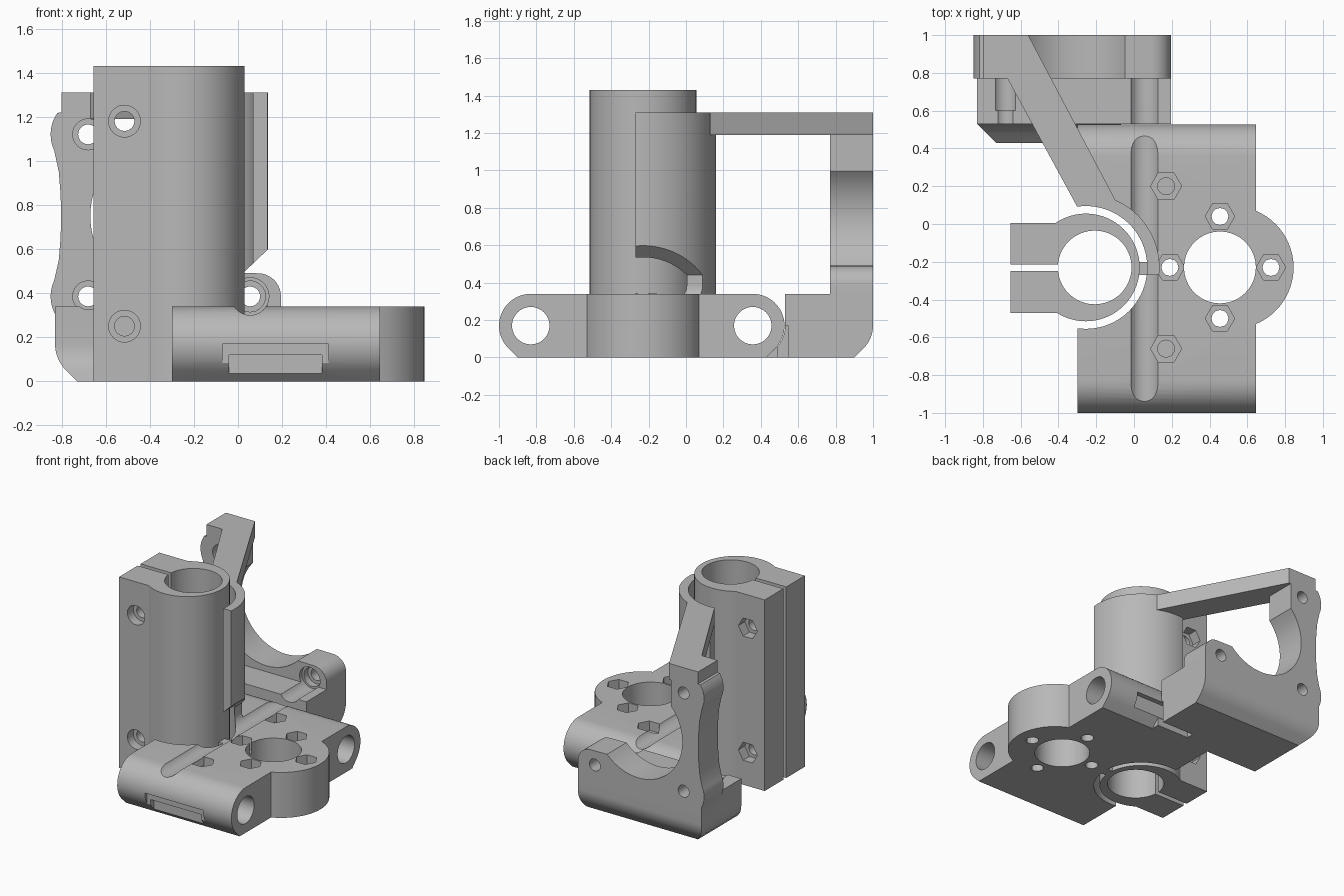
import bpy, bmesh, math
from mathutils import Vector

if "Cube" in bpy.data.objects:
    bpy.data.objects.remove(bpy.data.objects["Cube"])

grey = bpy.data.materials.new("plain grey")
grey.diffuse_color = (0.48, 0.48, 0.48, 1)
grey.use_nodes = True
grey.node_tree.nodes["Principled BSDF"].inputs["Base Color"].default_value = grey.diffuse_color


def arc(cx, cy, r, a0, a1, n=12):
    """Points along an arc, angles in degrees."""
    return [(cx + r * math.cos(math.radians(a0 + (a1 - a0) * i / n)),
             cy + r * math.sin(math.radians(a0 + (a1 - a0) * i / n))) for i in range(n + 1)]


def prism(name, pts, axis, lo, hi):
    """Extrude a 2D profile along x (y,z), y (x,z) or z (x,y)."""
    place = {'x': lambda p, t: (t, p[0], p[1]),
             'y': lambda p, t: (p[0], t, p[1]),
             'z': lambda p, t: (p[0], p[1], t)}[axis]
    bm = bmesh.new()
    a = [bm.verts.new(place(p, lo)) for p in pts]
    b = [bm.verts.new(place(p, hi)) for p in pts]
    bm.faces.new(a)
    bm.faces.new(b[::-1])
    for i in range(len(pts)):
        j = (i + 1) % len(pts)
        bm.faces.new((a[i], b[i], b[j], a[j]))
    bmesh.ops.recalc_face_normals(bm, faces=bm.faces)
    me = bpy.data.meshes.new(name)
    bm.to_mesh(me)
    bm.free()
    me.materials.append(grey)
    ob = bpy.data.objects.new(name, me)
    bpy.context.collection.objects.link(ob)
    return ob


def rod(cx, cy, r, axis, lo, hi, n=48):
    return prism("rod", arc(cx, cy, r, 0, 360 - 360 / n, n - 1), axis, lo, hi)


def box(x0, x1, y0, y1, z0, z1):
    return prism("box", [(x0, y0), (x1, y0), (x1, y1), (x0, y1)], 'z', z0, z1)


def combine(target, others, op):
    """Boolean each helper into the target, then discard it."""
    for o in others:
        m = target.modifiers.new("bool", 'BOOLEAN')
        m.operation, m.object, m.solver = op, o, 'EXACT'
        bpy.context.view_layer.objects.active = target
        bpy.ops.object.modifier_apply(modifier=m.name)
        bpy.data.objects.remove(o)


def finish(ob):
    bpy.ops.object.select_all(action='DESELECT')
    ob.select_set(True)
    bpy.context.view_layer.objects.active = ob
    bpy.ops.object.shade_smooth_by_angle(angle=math.radians(30))


H = 0.34           # base thickness
R = 0.17           # rounded end radius
TX, TY = -0.255, -0.23   # clamp tower centre

# Carriage base with teardrop ends around the two cross rods
profile = ([(-0.9, 0)] + arc(-0.83, R, R, 225, 90, 16)
           + arc(0.357, R, R, 90, -45, 16) + [(0.43, 0)])
body = prism("carriage_body", profile, 'x', -0.30, 0.645)
lobe = rod(0.52, -0.23, 0.325, 'z', 0, H, 64)

# Motor mount floor: toe at the front, rounded lower back and left edges
floor = prism("floor", [(0.53, H)] + arc(0.36, R, R, 0, -45, 8) + [(0.43, 0), (0.9, 0)]
              + arc(0.83, R, R, -45, 0, 8) + [(1, H)], 'x', -0.83, 0.195)
corner = prism("corner", [(-0.95, R), (-0.95, -0.1), (-0.63, -0.1), (-0.73, 0)]
               + arc(-0.66, R, R, 225, 180, 8), 'y', 0.3, 1.1)
combine(floor, [corner], 'DIFFERENCE')

# Motor plate with waisted outer edge, round opening and two bosses
CX, CZ, RH = -0.305, 0.75, 0.365
plate = prism("plate",
              [(0.195, 0.25), (0.195, 0.385)] + arc(0.09, 0.385, 0.105, 15, 90, 8)
              + arc(CX, CZ, RH, -45, -222, 36)
              + [(-0.575, 1.31), (-0.80, 1.31), (-0.80, 1.22)]
              + arc(-0.68, 1.12, R, 145, 205, 10)
              + [(-0.813, 0.95), (-0.805, 0.85), (-0.802, 0.75), (-0.805, 0.65), (-0.813, 0.55)]
              + arc(-0.68, 0.385, R, 155, 210, 10) + [(-0.815, 0.25)], 'y', 0.77, 1.0)

# Curved shield around the tower and the diagonal brace to the plate
shield = prism("shield", [(TX, TY - 0.04)] + arc(TX, TY, 0.39, -6, 98, 32), 'z', 0.2, 1.31)
brace = prism("brace", [(-0.80, 1), (-0.56, 1), (-0.10, 0.13), (-0.15, 0.0), (-0.30, 0.0),
                        (-0.30, 0.09), (-0.67, 0.77), (-0.80, 0.77)], 'z', 1.19, 1.31)
combine(body, [lobe, floor, plate, shield, brace], 'UNION')

cuts = [
    rod(TX, TY, 0.325, 'z', -0.1, 1.6, 80),          # clearance around tower
    rod(0.455, -0.23, 0.19, 'z', -0.1, 0.5, 64),     # large vertical bore
    rod(-0.83, R, 0.10, 'x', -1.2, 1.2),             # cross rod bores
    rod(0.357, R, 0.10, 'x', -1.2, 1.2),
    rod(0.055, 0.385, 0.085, 'y', -1.2, 0.80),       # screw channels
    rod(-0.68, 0.385, 0.06, 'y', 0.3, 0.80),
    prism("relief", [(-0.03, 0.385), (0.055, 0.345), (0.2, 0.345), (0.2, 0.66), (-0.03, 0.44)],
          'y', -0.4, 0.12),                          # opening under the shield
    box(-0.07, 0.41, -1.1, -0.975, -0.1, R),         # tie recesses
    box(-0.04, 0.38, -1.1, -0.935, -0.1, 0.12),
    box(-0.07, 0.41, 0.49, 0.545, -0.1, R),
]
# Motor screw holes with counterbores
for x, z in ((-0.68, 1.12), (-0.68, 0.385), (0.055, 0.385)):
    cuts += [rod(x, z, 0.045, 'y', 0.6, 1.1, 24), rod(x, z, 0.07, 'y', 0.6, 0.85, 32)]
# Through nut pockets around the bore
for x, y in ((0.19, -0.23), (0.725, -0.23), (0.455, 0.04), (0.455, -0.50)):
    cuts += [rod(x, y, 0.078, 'z', 0.25, 0.5, 6), rod(x, y, 0.045, 'z', -0.1, 0.5, 12)]
# Blind nut pockets
for y in (0.20, -0.66):
    cuts += [rod(0.17, y, 0.082, 'z', 0.27, 0.5, 6), rod(0.17, y, 0.045, 'z', 0.1, 0.5, 16)]
combine(body, cuts, 'DIFFERENCE')
finish(body)

# Split clamp tower
tower = rod(TX, TY, 0.285, 'z', 0, 1.43, 72)
tower.name = "clamp_tower"
combine(tower, [box(-0.655, TX, -0.47, 0.005, 0, 1.43)], 'UNION')
cuts = [rod(-0.208, TY, 0.195, 'z', -0.1, 1.6, 64),
        box(-0.8, -0.25, -0.25, -0.215, -0.1, 1.6)]
for z in (0.25, 1.18):
    cuts += [rod(-0.515, z, 0.045, 'y', -0.7, 0.3, 16),
             rod(-0.515, z, 0.072, 'y', -0.7, -0.40, 32),
             rod(-0.515, z, 0.078, 'y', -0.07, 0.3, 6)]
combine(tower, cuts, 'DIFFERENCE')
finish(tower)

# Thin bridge joining tower and base
bridge = box(0.015, 0.10, -0.27, -0.20, 0, 0.30)
bridge.name = "tower_bridge"
